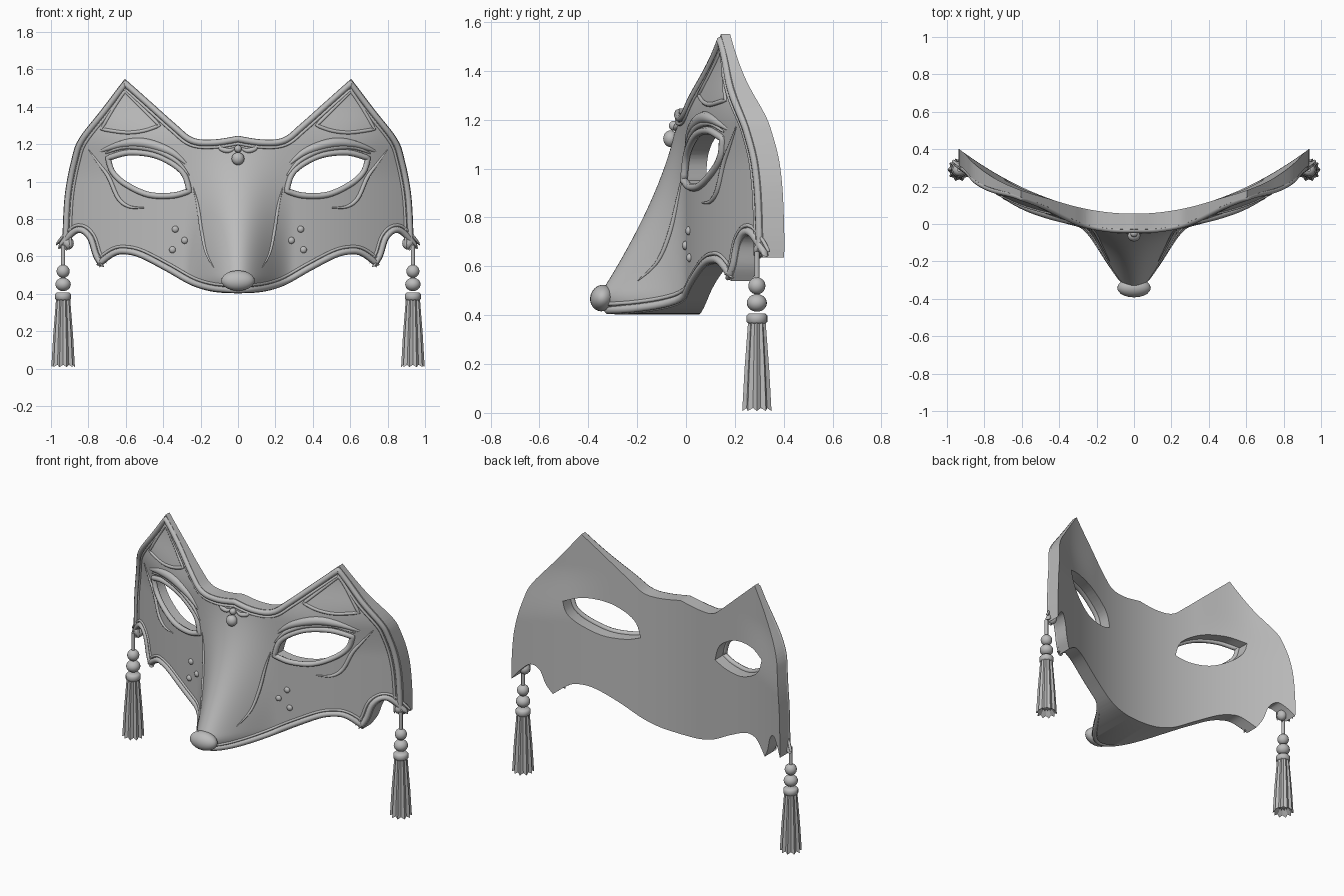
import bpy, bmesh, math
from mathutils import Vector

if "Cube" in bpy.data.objects:
    bpy.data.objects.remove(bpy.data.objects["Cube"])

clay = bpy.data.materials.new("grey clay")
clay.use_nodes = True
clay.diffuse_color = (0.5, 0.5, 0.5, 1)
clay.node_tree.nodes["Principled BSDF"].inputs["Base Color"].default_value = (0.5, 0.5, 0.5, 1)


# ---------- helpers ----------
def smooth(a, b, v):
    t = min(1, max(0, (v - a) / (b - a)))
    return t * t * (3 - 2 * t)


def back_y(x, z):
    return 0.055 + 0.395 * x * x - 0.03 * smooth(1.0, 1.35, z) * smooth(0.4, 0.75, abs(x))


def front_y(x, z):
    """Mask face: thin shell plus a tapering muzzle in the middle."""
    shell = back_y(x, z) - 0.088 + 0.05 * smooth(1.18, 1.5, z)
    reach = 0.31 * (max(0, 1.24 - z) / 0.74) ** 1.5 - 12 * max(0, 0.5 - z) ** 2
    side = min(1, abs(x) / 0.3)
    return shell - reach * math.cos(side * math.pi / 2) ** 2


def spline(pts, n=6, closed=False):
    """Smooth 2D path through the points."""
    out, m = [], len(pts)
    p = [Vector(q) for q in pts]
    at = (lambda i: p[i % m]) if closed else (lambda i: p[min(m - 1, max(0, i))])
    for i in range(m if closed else m - 1):
        a, b, c, d = at(i - 1), at(i), at(i + 1), at(i + 2)
        for k in range(n):
            t = k / n
            out.append(0.5 * (2 * b + (c - a) * t + (2 * a - 5 * b + 4 * c - d) * t * t
                              + (3 * b - a - 3 * c + d) * t ** 3))
    if not closed:
        out.append(p[-1])
    return out


def inset(path, dist):
    """Offset a closed clockwise path inward."""
    out, m = [], len(path)
    for i in range(m):
        d1 = (path[i] - path[i - 1]).normalized()
        d2 = (path[(i + 1) % m] - path[i]).normalized()
        n1, n2 = Vector((d1.y, -d1.x)), Vector((d2.y, -d2.x))
        n = (n1 + n2).normalized()
        out.append(path[i] + n * dist / max(0.5, n.dot(n1)))
    return out


def finish(obj, angle=40):
    if not obj.data.materials:
        obj.data.materials.append(clay)
    bpy.ops.object.select_all(action="DESELECT")
    obj.select_set(True)
    bpy.context.view_layer.objects.active = obj
    bpy.ops.object.shade_smooth_by_angle(angle=math.radians(angle))
    return obj


def from_bmesh(bm, name):
    bmesh.ops.recalc_face_normals(bm, faces=bm.faces)
    mesh = bpy.data.meshes.new(name)
    bm.to_mesh(mesh)
    bm.free()
    obj = bpy.data.objects.new(name, mesh)
    bpy.context.collection.objects.link(obj)
    return obj


def prism(path, name):
    bm = bmesh.new()
    face = bm.faces.new([bm.verts.new((p.x, -1, p.y)) for p in path])
    ext = bmesh.ops.extrude_face_region(bm, geom=[face])["geom"]
    bmesh.ops.translate(bm, vec=(0, 2, 0), verts=[v for v in ext if isinstance(v, bmesh.types.BMVert)])
    return from_bmesh(bm, name)


def cord(path, name, radius, closed=False, taper=False, sx=1, sink=0.0):
    """Raised round line lying on the mask face."""
    cu = bpy.data.curves.new(name, "CURVE")
    cu.dimensions, cu.bevel_depth, cu.bevel_resolution = "3D", radius, 2
    cu.use_fill_caps = True
    sp = cu.splines.new("POLY")
    sp.points.add(len(path) - 1)
    sp.use_cyclic_u = closed
    for i, p in enumerate(path):
        sp.points[i].co = (sx * p.x, front_y(p.x, p.y) + sink, p.y, 1)
        if taper:
            sp.points[i].radius = 0.2 + 0.8 * math.sin(math.pi * i / (len(path) - 1))
    obj = bpy.data.objects.new(name, cu)
    bpy.context.collection.objects.link(obj)
    bpy.ops.object.select_all(action="DESELECT")
    obj.select_set(True)
    bpy.context.view_layer.objects.active = obj
    bpy.ops.object.convert(target="MESH")
    return finish(bpy.context.object, 60)


def ball(name, loc, scale, tilt=0):
    bpy.ops.mesh.primitive_uv_sphere_add(segments=20, ring_count=12, radius=1, location=loc,
                                         rotation=(tilt, 0, 0))
    obj = bpy.context.object
    obj.name, obj.scale = name, scale
    return finish(obj, 60)


def lathe(name, loc, rings, seg, flute=0.0):
    """Loft of (radius, height) rings, optionally pleated."""
    bm, loops = bmesh.new(), []
    for r, z in rings:
        loops.append([bm.verts.new((
            loc[0] + r * (1 - flute * (k % 2)) * math.cos(math.tau * k / seg),
            loc[1] + r * (1 - flute * (k % 2)) * math.sin(math.tau * k / seg),
            z + (0.012 * (k % 2) if flute and z < 0.05 else 0))) for k in range(seg)])
    for a, b in zip(loops, loops[1:]):
        for k in range(seg):
            bm.faces.new((a[k], a[(k + 1) % seg], b[(k + 1) % seg], b[k]))
    bm.faces.new(loops[0])
    bm.faces.new(loops[-1])
    return finish(from_bmesh(bm, name), 30 if flute else 50)


# ---------- outline and eye shapes (one half, clockwise from the top) ----------
runs = [
    [(0, 1.245), (.13, 1.225), (.24, 1.235), (.33, 1.305), (.47, 1.43), (.605, 1.55)],
    [(.605, 1.55), (.73, 1.385), (.85, 1.23), (.89, 1.12), (.925, .94), (.937, .75), (.937, .635)],
    [(.937, .635), (.9, .685), (.85, .725), (.805, .69), (.775, .6), (.74, .54)],
    [(.74, .54), (.66, .6), (.6, .61), (.52, .59), (.385, .52), (.25, .445), (.13, .41), (0, .402)],
]
half = [p for run in runs for p in spline(run)[:-1]] + [Vector((0, .402))]
outline = half + [Vector((-p.x, p.y)) for p in half[-2:0:-1]]
eye = (spline([(.26, .95), (.3, 1.055), (.43, 1.135), (.58, 1.155), (.695, 1.125)])[:-1]
       + spline([(.695, 1.125), (.67, 1.05), (.6, .985), (.48, .93), (.35, .925), (.26, .95)])[:-1])

# ---------- mask body: curved slab trimmed to the outline ----------
NX, NZ = 130, 84
bm = bmesh.new()
sheets = []
for surf in (front_y, back_y):
    sheets.append([[bm.verts.new((x, surf(x, z), z))
                    for x in (-1 + 2 * i / NX for i in range(NX + 1))]
                   for z in (0.33 + 1.3 * j / NZ for j in range(NZ + 1))])
for s in sheets:
    for j in range(NZ):
        for i in range(NX):
            bm.faces.new((s[j][i], s[j][i + 1], s[j + 1][i + 1], s[j + 1][i]))
f, b = sheets
for j in (0, NZ):
    for i in range(NX):
        bm.faces.new((f[j][i], f[j][i + 1], b[j][i + 1], b[j][i]))
for i in (0, NX):
    for j in range(NZ):
        bm.faces.new((f[j][i], f[j + 1][i], b[j + 1][i], b[j][i]))
mask = from_bmesh(bm, "mask_body")
mask.data.materials.append(clay)
cuts = [("INTERSECT", prism(outline, "outline_cutter"))]
for s in (1, -1):
    cuts.append(("DIFFERENCE", prism([Vector((s * p.x, p.y)) for p in eye], "eye_cutter")))
bpy.context.view_layer.objects.active = mask
for op, cutter in cuts:
    cutter.hide_render = True
    mod = mask.modifiers.new("trim", "BOOLEAN")
    mod.operation, mod.object, mod.solver = op, cutter, "EXACT"
    bpy.ops.object.modifier_apply(modifier=mod.name)
    bpy.data.objects.remove(cutter)
finish(mask, 40)

# ---------- rim and centre ornaments ----------
cord(inset(outline, .018), "rim_cord", .017, closed=True)
cord(inset(outline, .042), "rim_inner_line", .008, closed=True)
ball("nose", (0, -.342, .47), (.09, .05, .055), math.radians(-20))
ball("forehead_gem", (0, front_y(0, 1.12) - .01, 1.122), (.034, .03, .034))
ball("forehead_bead", (0, front_y(0, 1.18) - .01, 1.175), (.02, .02, .02))

# ---------- face details, both sides ----------
ear = (spline([(.605, 1.485), (.67, 1.385), (.73, 1.28)], 4)[:-1]
       + spline([(.73, 1.28), (.6, 1.262), (.5, 1.272), (.42, 1.3)], 4)[:-1]
       + spline([(.42, 1.3), (.51, 1.39), (.605, 1.485)], 4)[:-1])
brow = spline([(.27, 1.09), (.36, 1.16), (.5, 1.205), (.62, 1.2), (.74, 1.16)])
lid = spline([(.26, 1.03), (.33, 1.11), (.45, 1.17), (.6, 1.185), (.71, 1.15)])
swoosh = spline([(.8, 1.17), (.74, 1.09), (.69, 1.02), (.64, .91), (.58, .865), (.5, .86)])
muzzle = spline([(.24, .97), (.215, .87), (.195, .74), (.17, .62), (.13, .54)])
curl = spline([(.015, 1.18), (.05, 1.165), (.09, 1.175), (.1, 1.195)])
for s, side in ((1, "left"), (-1, "right")):
    cord(eye, side + "_eye_rim", .016, closed=True, sx=s)
    cord(ear, side + "_ear_panel_edge", .01, closed=True, sx=s, sink=.002)
    cord(brow, side + "_brow", .028, taper=True, sx=s, sink=.006)
    cord(lid, side + "_eyelid", .016, taper=True, sx=s)
    cord(swoosh, side + "_cheek_swoosh", .012, taper=True, sx=s)
    cord(muzzle, side + "_muzzle_line", .01, taper=True, sx=s)
    cord(curl, side + "_forehead_curl", .014, taper=True, sx=s)
    for x, z in ((.335, .745), (.285, .685), (.35, .635)):
        ball(side + "_whisker_dot", (s * x, front_y(x, z), z), (.018, .014, .018))

    # hanging tassel
    at = (s * .935, .29)
    ball(side + "_tassel_clip", (s * .908, .31, .67), (.03, .032, .034))
    lathe(side + "_tassel_string", at, [(.011, .47), (.011, .66)], 10)
    ball(side + "_upper_bead", (*at, .52), (.035, .035, .035))
    ball(side + "_lower_bead", (*at, .45), (.041, .041, .036))
    lathe(side + "_tassel_band", at,
          [(.034, .365), (.043, .373), (.043, .397), (.034, .407)], 20)
    lathe(side + "_tassel_skirt", at,
          [(.03, .04), (.063, .008), (.053, .18), (.038, .37)], 20, flute=.18)
